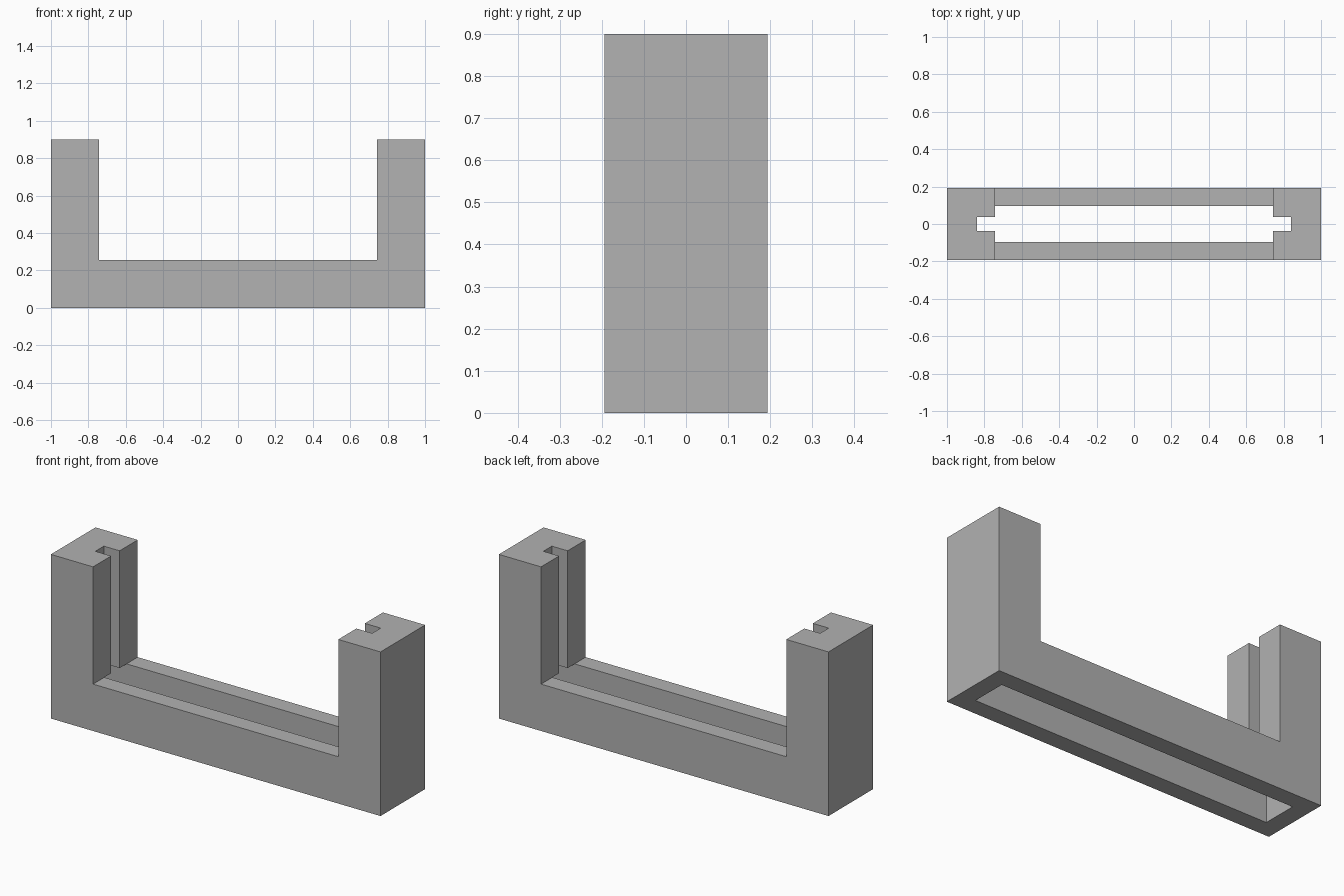
import bpy
import bmesh

default_cube = bpy.data.objects.get("Cube")
if default_cube:
    bpy.data.objects.remove(default_cube, do_unlink=True)

# Main dimensions
HALF_LENGTH, HALF_DEPTH, HEIGHT = 1.0, 0.1935, 0.9
RAIL_TOP, POST_INNER = 0.257, 0.744
POCKET_X, POCKET_Y = 0.903, 0.097
GROOVE_X, GROOVE_Y = 0.84, 0.037

grey = bpy.data.materials.new("plain_grey")
grey.use_nodes = True
colour = (0.445, 0.445, 0.445, 1)
grey.diffuse_color = colour
grey.node_tree.nodes["Principled BSDF"].inputs["Base Color"].default_value = colour


def prism(name, outline, half_depth):
    """Extrude an x-z outline symmetrically along y."""
    bm = bmesh.new()
    face = bm.faces.new([bm.verts.new((x, -half_depth, z)) for x, z in outline])
    extruded = bmesh.ops.extrude_face_region(bm, geom=[face])["geom"]
    verts = [g for g in extruded if isinstance(g, bmesh.types.BMVert)]
    bmesh.ops.translate(bm, verts=verts, vec=(0, 2 * half_depth, 0))
    bmesh.ops.recalc_face_normals(bm, faces=bm.faces)
    mesh = bpy.data.meshes.new(name)
    bm.to_mesh(mesh)
    bm.free()
    mesh.materials.append(grey)
    obj = bpy.data.objects.new(name, mesh)
    bpy.context.collection.objects.link(obj)
    return obj


def box(name, half_x, half_y, bottom, top):
    return prism(name, [(-half_x, bottom), (half_x, bottom),
                        (half_x, top), (-half_x, top)], half_y)


def cut(target, cutter):
    """Subtract the cutter from the target, then discard it."""
    cutter.hide_render = True
    mod = target.modifiers.new(cutter.name, "BOOLEAN")
    mod.operation, mod.solver, mod.object = "DIFFERENCE", "EXACT", cutter
    bpy.context.view_layer.objects.active = target
    bpy.ops.object.modifier_apply(modifier=mod.name)
    bpy.data.objects.remove(cutter, do_unlink=True)


# U-shaped body: long rail with an upright post at each end
right_half = [(HALF_LENGTH, 0), (HALF_LENGTH, HEIGHT),
              (POST_INNER, HEIGHT), (POST_INNER, RAIL_TOP)]
left_half = [(-x, z) for x, z in reversed(right_half)]
holder = prism("slotted_holder", right_half + left_half, HALF_DEPTH)

# Rectangular pocket through the rail, running under both posts
cut(holder, box("pocket_cutter", POCKET_X, POCKET_Y, -0.1, RAIL_TOP))

# Narrow vertical groove in the inner face of each post
cut(holder, box("groove_cutter", GROOVE_X, GROOVE_Y, 0.1, HEIGHT + 0.1))
